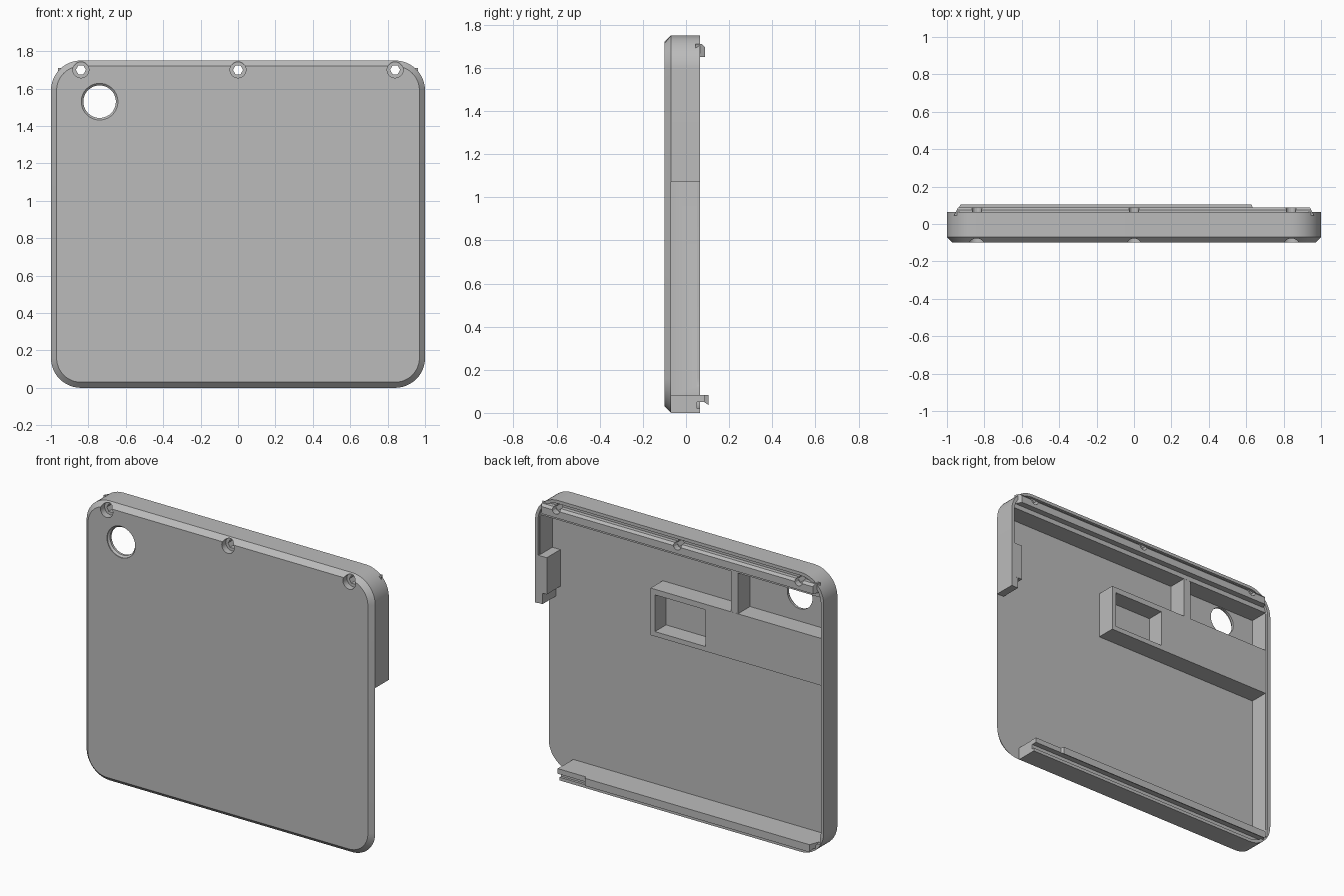
import bpy
import bmesh
from math import cos, sin, pi, radians

if "Cube" in bpy.data.objects:
    bpy.data.objects.remove(bpy.data.objects["Cube"], do_unlink=True)

W, H, R = 1.0, 1.75, 0.16          # half width, height, corner radius
FLOOR, SEAT, RIM = -0.07, 0.05, 0.065   # depths: plate inside, recess, back rim
SCREWS = (-0.84, 0.0, 0.84)
SCREW_Z = 1.70

grey = bpy.data.materials.new("plain grey")
grey.use_nodes = True
colour = (0.5, 0.5, 0.5, 1)
grey.diffuse_color = colour
grey.node_tree.nodes["Principled BSDF"].inputs["Base Color"].default_value = colour


def loft(name, rings):
    """Solid through a list of equal point rings, closed at both ends."""
    bm = bmesh.new()
    loops = [[bm.verts.new(p) for p in ring] for ring in rings]
    n = len(loops[0])
    for a, b in zip(loops, loops[1:]):
        for i in range(n):
            j = (i + 1) % n
            bm.faces.new((a[i], a[j], b[j], b[i]))
    bm.faces.new(loops[0])
    bm.faces.new(loops[-1])
    bmesh.ops.recalc_face_normals(bm, faces=bm.faces)
    mesh = bpy.data.meshes.new(name)
    bm.to_mesh(mesh)
    bm.free()
    mesh.materials.append(grey)
    ob = bpy.data.objects.new(name, mesh)
    bpy.context.collection.objects.link(ob)
    return ob


def rounded(y, inset):
    """Rounded outline of the case, pulled in by an inset."""
    r = R - inset
    corners = ((W - R, H - R), (R - W, H - R), (R - W, R), (W - R, R))
    return [(cx + r * cos(t), y, cz + r * sin(t))
            for k, (cx, cz) in enumerate(corners)
            for t in [(k + s / 12) * pi / 2 for s in range(13)]]


def circle(x, y, z, r, n):
    return [(x + r * cos(i * 2 * pi / n), y, z + r * sin(i * 2 * pi / n))
            for i in range(n)]


def box(name, x, y, z):
    return loft(name, [[(px, y[0], z[0]), (px, y[1], z[0]),
                        (px, y[1], z[1]), (px, y[0], z[1])] for px in x])


def bar(name, x0, x1, profile, taper=0.0):
    """Bar along x from a (y, z) profile, ends sloping in towards the back."""
    return loft(name, [[(x + s * taper * (y - SEAT), y, z) for y, z in profile]
                       for x, s in ((x0, 1), (x1, -1))])


def cut(ob, cutters):
    """Subtract the cutters, bake the result and drop the helpers."""
    for c in cutters:
        c.hide_render = True
        m = ob.modifiers.new("cut", 'BOOLEAN')
        m.operation, m.solver, m.object = 'DIFFERENCE', 'EXACT', c
    deps = bpy.context.evaluated_depsgraph_get()
    mesh = bpy.data.meshes.new_from_object(ob.evaluated_get(deps))
    ob.modifiers.clear()
    ob.data = mesh
    for c in cutters:
        bpy.data.objects.remove(c, do_unlink=True)


def screw_cutters(r, n):
    return [loft("screw_cutter", [circle(x, y, SCREW_Z, r, n) for y in (-0.2, 0.2)])
            for x in SCREWS]


# Case: chamfered plate with walls, open along the lower left side
case = loft("case", [rounded(-0.10, 0.03), rounded(FLOOR, 0), rounded(RIM, 0)])
cutters = [
    loft("recess_cutter", [rounded(SEAT, 0.02), rounded(0.2, 0.02)]),
    box("cavity_cutter", (-0.975, 0.975), (FLOOR, 0.2), (0.08, 1.62)),
    box("side_cutter", (0.83, 1.2), (FLOOR, 0.2), (-0.2, 1.07)),
    loft("window_cutter", [circle(-0.74, -0.11, 1.53, 0.098, 40),
                           circle(-0.74, -0.095, 1.53, 0.098, 40),
                           circle(-0.74, -0.085, 1.53, 0.087, 40),
                           circle(-0.74, 0.0, 1.53, 0.087, 40)]),
]
cutters += [loft("head_cutter", [circle(x, y, SCREW_Z, 0.043, 20) for y in (-0.2, -0.06)])
            for x in SCREWS]
cutters += screw_cutters(0.027, 6)
cut(case, cutters)

# Inner bracket with a deep rectangular pocket, and the rib above it
bracket = box("bracket", (-0.98, 0.21), (FLOOR - 0.005, SEAT), (1.07, 1.365))
cut(bracket, [box("pocket_cutter", (-0.17, 0.18), (FLOOR + 0.01, 0.2), (1.10, 1.33))])
rib = box("rib", (-0.395, -0.345), (FLOOR - 0.005, SEAT - 0.001), (1.36, 1.63))

# Thickened end of the short left wall
side_block = box("side_block", (0.92, 0.985), (FLOOR - 0.005, 0.064), (1.14, 1.37))
side_block_foot = box("side_block_foot", (0.95, 0.985), (FLOOR - 0.005, 0.063), (1.071, 1.15))

# Top lip, notched around the screws
top_lip = bar("top_lip", -0.96, 0.96,
              [(0.045, 1.65), (0.088, 1.65), (0.088, 1.695), (0.075, 1.71), (0.045, 1.71)], 0.5)
cut(top_lip, screw_cutters(0.027, 12))

# Bottom lip with a downward hook, and its plain left end
bottom_lip = bar("bottom_lip", -0.95, 0.65,
                 [(0.04, 0.05), (0.085, 0.05), (0.105, 0.036), (0.105, 0.083), (0.04, 0.083)], 0.4)
bottom_lip_end = bar("bottom_lip_end", 0.62, 0.83,
                     [(0.04, 0.05), (0.085, 0.05), (0.085, 0.082), (0.04, 0.082)])

# Smooth the rounded corners and holes, keep every edge sharp
bpy.ops.object.select_all(action='DESELECT')
for ob in (case, top_lip):
    ob.select_set(True)
bpy.context.view_layer.objects.active = case
bpy.ops.object.shade_smooth_by_angle(angle=radians(25))
